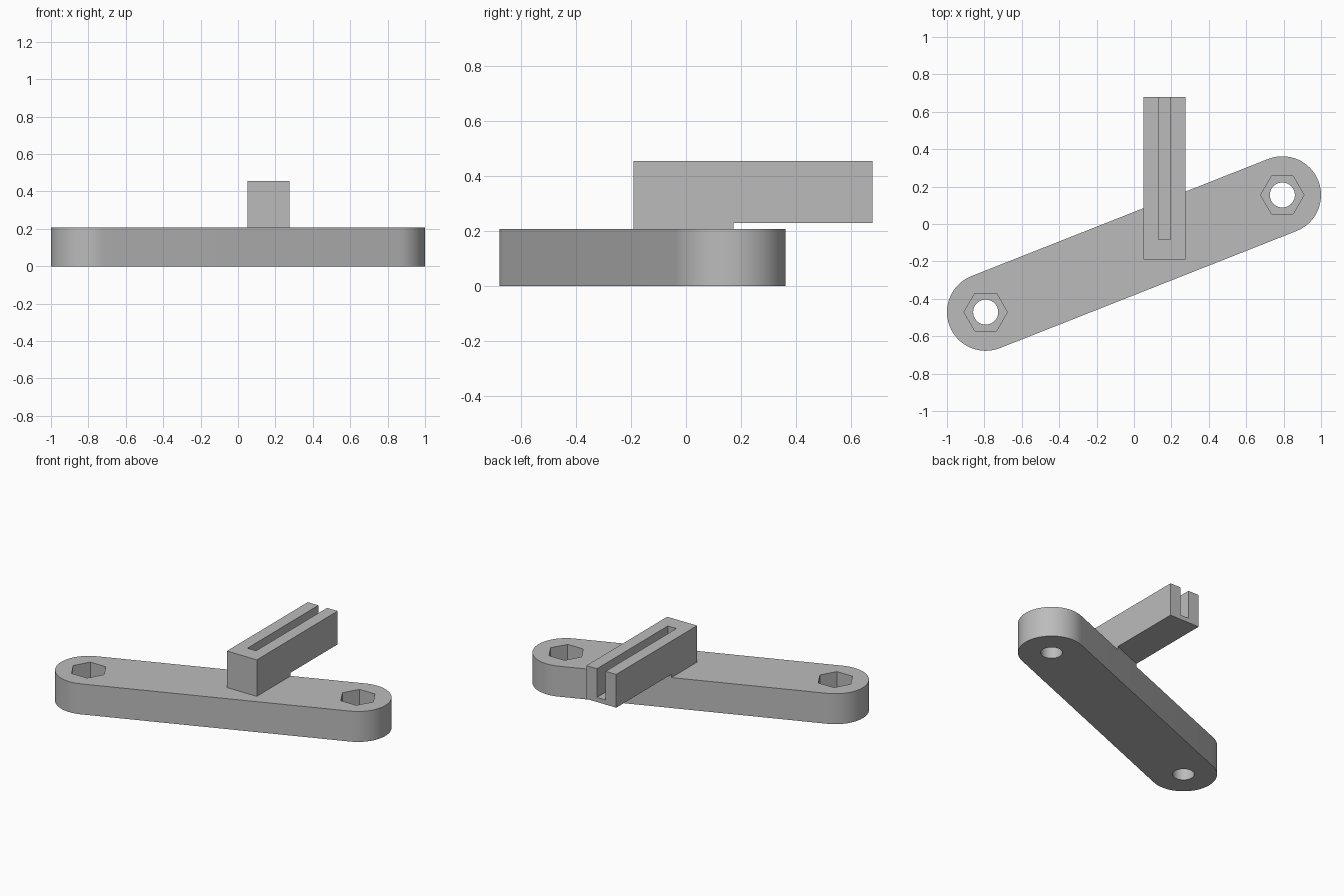
import bpy, bmesh
from math import atan2, cos, sin, pi
from mathutils import Vector

cube = bpy.data.objects.get("Cube")
if cube:
    bpy.data.objects.remove(cube, do_unlink=True)

grey = bpy.data.materials.new("plain grey")
grey.use_nodes = True
grey.diffuse_color = (0.5, 0.5, 0.5, 1)
grey.node_tree.nodes["Principled BSDF"].inputs["Base Color"].default_value = (0.5, 0.5, 0.5, 1)


def prism(name, outline, z0, z1):
    """Extrude a counter-clockwise outline from z0 to z1."""
    bm = bmesh.new()
    base = bm.faces.new([bm.verts.new((x, y, z0)) for x, y in outline])
    top = bmesh.ops.extrude_face_region(bm, geom=[base])["geom"]
    verts = [v for v in top if isinstance(v, bmesh.types.BMVert)]
    bmesh.ops.translate(bm, verts=verts, vec=(0, 0, z1 - z0))
    bmesh.ops.recalc_face_normals(bm, faces=bm.faces)
    mesh = bpy.data.meshes.new(name)
    bm.to_mesh(mesh)
    bm.free()
    mesh.materials.append(grey)
    obj = bpy.data.objects.new(name, mesh)
    bpy.context.collection.objects.link(obj)
    return obj


def arc(center, radius, start, sweep, steps):
    return [(center.x + radius * cos(start + sweep * i / steps),
             center.y + radius * sin(start + sweep * i / steps)) for i in range(steps + 1)]


def cut(target, cutter):
    """Subtract the cutter from the target, then discard it."""
    cutter.hide_render = True
    mod = target.modifiers.new("cut", 'BOOLEAN')
    mod.operation, mod.solver, mod.object = 'DIFFERENCE', 'EXACT', cutter
    bpy.context.view_layer.objects.active = target
    bpy.ops.object.modifier_apply(modifier=mod.name)
    bpy.data.objects.remove(cutter, do_unlink=True)


# Main sizes
radius, bar_top = 0.207, 0.207
ends = [Vector((-0.793, -0.471)), Vector((0.793, 0.155))]
axis = (ends[1] - ends[0]).normalized()
angle = atan2(axis.y, axis.x)
left, right, front, back = 0.05, 0.275, -0.191, 0.678
under, top = 0.229, 0.455

# Slanted bar with rounded ends
bar = prism("mounting_bar",
            arc(ends[1], radius, angle - pi / 2, pi, 32) + arc(ends[0], radius, angle + pi / 2, pi, 32),
            0, bar_top)

# Round bolt holes with hexagonal nut pockets above
for end in ends:
    cut(bar, prism("bolt_hole", arc(end, 0.067, 0, 2 * pi, 40)[:-1], -0.1, 0.3))
    cut(bar, prism("nut_pocket", arc(end, 0.116, 0, 2 * pi, 6)[:-1], 0.083, 0.3))

# Foot of the arm, trimmed along the back edge of the bar
edge = ends[0] + radius * Vector((-axis.y, axis.x))


def edge_y(x):
    return edge.y + (x - edge.x) * axis.y / axis.x


foot = prism("arm_foot", [(left, front), (right, front), (right, edge_y(right)), (left, edge_y(left))],
             bar_top, under)

# Overhanging arm with a slot open at the top and back
arm = prism("slotted_arm", [(left, front), (right, front), (right, back), (left, back)], under, top)
cut(arm, prism("slot", [(0.13, -0.084), (0.195, -0.084), (0.195, 0.8), (0.13, 0.8)], 0.26, 0.6))

# Smooth rounded walls, keep corners crisp
bpy.ops.object.select_all(action='DESELECT')
bar.select_set(True)
bpy.context.view_layer.objects.active = bar
bpy.ops.object.shade_smooth_by_angle(angle=pi / 6)
